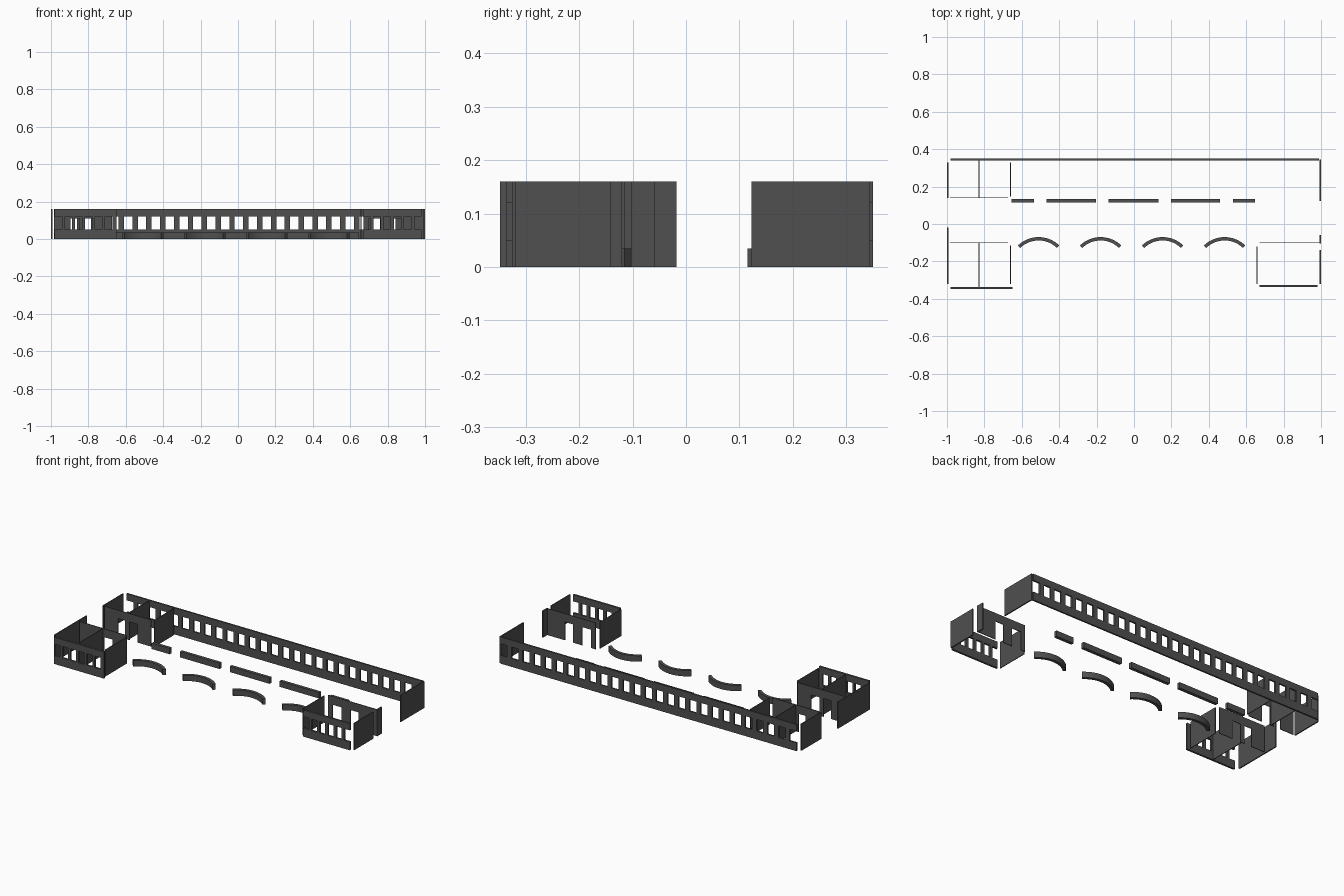
import bpy, bmesh, math

if "Cube" in bpy.data.objects:
    bpy.data.objects.remove(bpy.data.objects["Cube"])

H = 0.16                 # wall height
SILL, HEAD = 0.05, 0.12  # window opening heights
DOOR = 0.11              # door opening height


def add_box(bm, x, y, z):
    m = bmesh.ops.create_cube(bm, size=1.0)
    for v in m["verts"]:
        for i, (a, b) in enumerate((x, y, z)):
            v.co[i] = (a + b) / 2 + v.co[i] * (b - a)


def build(name, boxes):
    bm = bmesh.new()
    for b in boxes:
        add_box(bm, *b)
    me = bpy.data.meshes.new(name)
    bm.to_mesh(me)
    bm.free()
    ob = bpy.data.objects.new(name, me)
    bpy.context.collection.objects.link(ob)
    return ob


def window_wall(name, x0, x1, y, count, width, end_pier=0.0):
    """Sill band, head band and piers; the outermost bays are open ended."""
    boxes = [((x0, x1), y, (0, SILL)), ((x0, x1), y, (HEAD, H))]
    xe = x1 - end_pier
    pitch = (xe - x0 - width) / (count - 1)
    for i in range(count - 1):
        boxes.append(((x0 + i * pitch + width, x0 + (i + 1) * pitch), y, (SILL, HEAD)))
    if end_pier:
        boxes.append(((xe, x1), y, (SILL, HEAD)))
    return build(name, boxes)


def door_wall(name, x0, x1, yc, doors, t=0.004):
    """Thin partition along x with door openings reaching the floor."""
    y = (yc - t / 2, yc + t / 2)
    boxes, start = [((x0, x1), y, (DOOR, H))], x0
    for a, b in doors:
        boxes.append(((start, a), y, (0, DOOR)))
        start = b
    boxes.append(((start, x1), y, (0, DOOR)))
    return build(name, boxes)


def cross_wall(name, xc, y0, y1, t):
    return build(name, [((xc - t / 2, xc + t / 2), (y0, y1), (0, H))])


# Outer walls with windows
window_wall("back_window_wall", -0.98, 0.99, (0.34, 0.35), 27, 0.045)
window_wall("front_left_window_wall", -0.98, -0.65, (-0.348, -0.336), 6, 0.038, 0.022)
window_wall("front_right_window_wall", 0.67, 0.98, (-0.337, -0.325), 6, 0.037)

# End walls
cross_wall("left_end_wall_back", -0.9965, 0.14, 0.33, 0.007)
cross_wall("left_end_wall_front", -0.9965, -0.32, -0.018, 0.007)
cross_wall("right_end_wall_back", 0.9955, 0.123, 0.344, 0.007)
cross_wall("right_end_wall_front", 0.9955, -0.32, -0.14, 0.007)
cross_wall("right_end_wall_stub", 0.9955, -0.103, -0.058, 0.007)

# Room partitions
left_doors = [(-0.895, -0.848), (-0.82, -0.765)]
door_wall("left_back_door_wall", -0.985, -0.675, 0.14, left_doors)
door_wall("left_front_door_wall", -0.985, -0.675, -0.10, left_doors)
door_wall("right_door_wall", 0.67, 0.995, -0.10, [(0.70, 0.76), (0.82, 0.875)])
for side, y0, y1 in (("back", 0.14, 0.34), ("front", -0.336, -0.10)):
    cross_wall("left_divider_" + side, -0.829, y0, y1, 0.004)
cross_wall("left_side_wall_back", -0.66, 0.147, 0.33, 0.004)
cross_wall("left_side_wall_front", -0.66, -0.32, -0.115, 0.004)
cross_wall("right_side_wall", 0.657, -0.32, -0.12, 0.004)

# Straight low counters
for i, x in enumerate([(-0.655, -0.535), (-0.467, -0.203), (-0.135, 0.13),
                       (0.197, 0.46), (0.53, 0.648)]):
    build(f"straight_counter_{i + 1}", [(x, (0.115, 0.134), (0, 0.035))])


# Curved low counters
def arc_counter(name, cx, cy, r, t, half, h=0.035, n=16):
    bm = bmesh.new()
    ang = [math.pi / 2 + half - 2 * half * i / n for i in range(n + 1)]
    rings = []
    for a in ang:
        c, s = math.cos(a), math.sin(a)
        rings.append([bm.verts.new((cx + q * c, cy + q * s, z)) for q, z in
                      ((r - t / 2, 0), (r + t / 2, 0), (r + t / 2, h), (r - t / 2, h))])
    for p, q in zip(rings, rings[1:]):
        for k in range(4):
            m = (k + 1) % 4
            bm.faces.new((p[k], p[m], q[m], q[k]))
    bm.faces.new(rings[0])
    bm.faces.new(rings[-1][::-1])
    bmesh.ops.recalc_face_normals(bm, faces=bm.faces)
    me = bpy.data.meshes.new(name)
    bm.to_mesh(me)
    bm.free()
    bpy.context.collection.objects.link(bpy.data.objects.new(name, me))


for i in range(4):
    arc_counter(f"curved_counter_{i + 1}", -0.51 + 0.3315 * i, -0.229, 0.15, 0.018,
                math.radians(44))

# Dark grey finish
mat = bpy.data.materials.new("dark_grey")
mat.diffuse_color = (0.08, 0.08, 0.08, 1)
mat.use_nodes = True
mat.node_tree.nodes["Principled BSDF"].inputs["Base Color"].default_value = mat.diffuse_color
for ob in bpy.context.collection.objects:
    ob.data.materials.append(mat)
